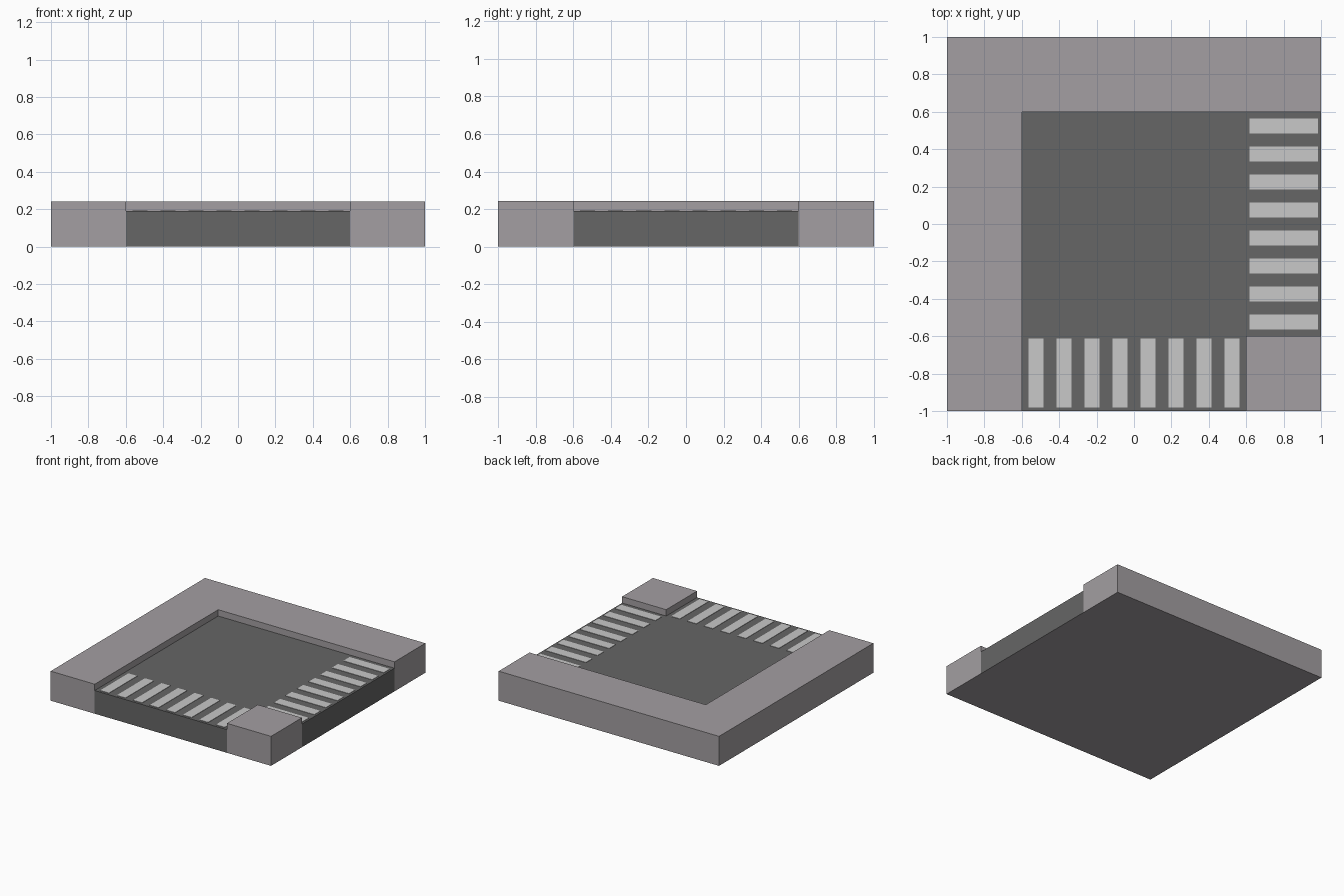
import bpy, bmesh

if "Cube" in bpy.data.objects:
    bpy.data.objects.remove(bpy.data.objects["Cube"])


def material(name, rgb):
    m = bpy.data.materials.new(name)
    m.diffuse_color = (*rgb, 1.0)
    m.use_nodes = True
    m.node_tree.nodes["Principled BSDF"].inputs["Base Color"].default_value = m.diffuse_color
    return m


PAVING = material("warm_grey_paving", (0.367, 0.345, 0.360))
ASPHALT = material("dark_grey_asphalt", (0.133, 0.133, 0.133))
PAINT = material("pale_road_paint", (0.578, 0.578, 0.578))

CURB_Z, ROAD_Z = 0.242, 0.19


def finish(name, bm, mats):
    me = bpy.data.meshes.new(name)
    bm.to_mesh(me)
    bm.free()
    for m in mats:
        me.materials.append(m)
    ob = bpy.data.objects.new(name, me)
    bpy.context.collection.objects.link(ob)
    return ob


def prism(bm, outline, z0, z1):
    """Extrude a counter-clockwise outline from z0 up to z1."""
    face = bm.faces.new([bm.verts.new((x, y, z0)) for x, y in outline])
    top = bmesh.ops.extrude_face_region(bm, geom=[face], use_keep_orig=True)
    for v in top["geom"]:
        if isinstance(v, bmesh.types.BMVert):
            v.co.z = z1
    bmesh.ops.recalc_face_normals(bm, faces=bm.faces[:])


def rect(x0, y0, x1, y1):
    return [(x0, y0), (x1, y0), (x1, y1), (x0, y1)]


# L-shaped pavement along the left and back
bm = bmesh.new()
prism(bm, [(-1, -1), (-.6, -1), (-.6, .6), (1, .6), (1, 1), (-1, 1)], 0, CURB_Z)
finish("corner_pavement", bm, [PAVING])

# Small square pavement at the front right
bm = bmesh.new()
prism(bm, rect(.6, -1, 1, -.6), 0, CURB_Z)
finish("pavement_block", bm, [PAVING])

# Road bend; hidden walls against the pavement are dropped, underside is paving colour
bm = bmesh.new()
prism(bm, [(-.6, -1), (.6, -1), (.6, -.6), (1, -.6), (1, .6), (-.6, .6)], 0, ROAD_Z)
hidden = []
for f in bm.faces:
    c = f.calc_center_median()
    if f.normal.z < -0.5:
        f.material_index = 1
    elif abs(f.normal.z) < 0.5 and max(abs(c.x), abs(c.y)) < 0.99 or f.normal.y > 0.5:
        hidden.append(f)
bmesh.ops.delete(bm, geom=hidden, context="FACES")
finish("road", bm, [ASPHALT, PAVING])

# Crossing stripes as thin plates, eight per crossing
front, right = bmesh.new(), bmesh.new()
for i in range(8):
    c = -0.525 + 0.15 * i
    prism(front, rect(c - .04, -.98, c + .04, -.613), ROAD_Z, ROAD_Z + .003)
    prism(right, rect(.617, c - .04, .983, c + .04), ROAD_Z, ROAD_Z + .003)
finish("front_crossing_stripes", front, [PAINT])
finish("right_crossing_stripes", right, [PAINT])
